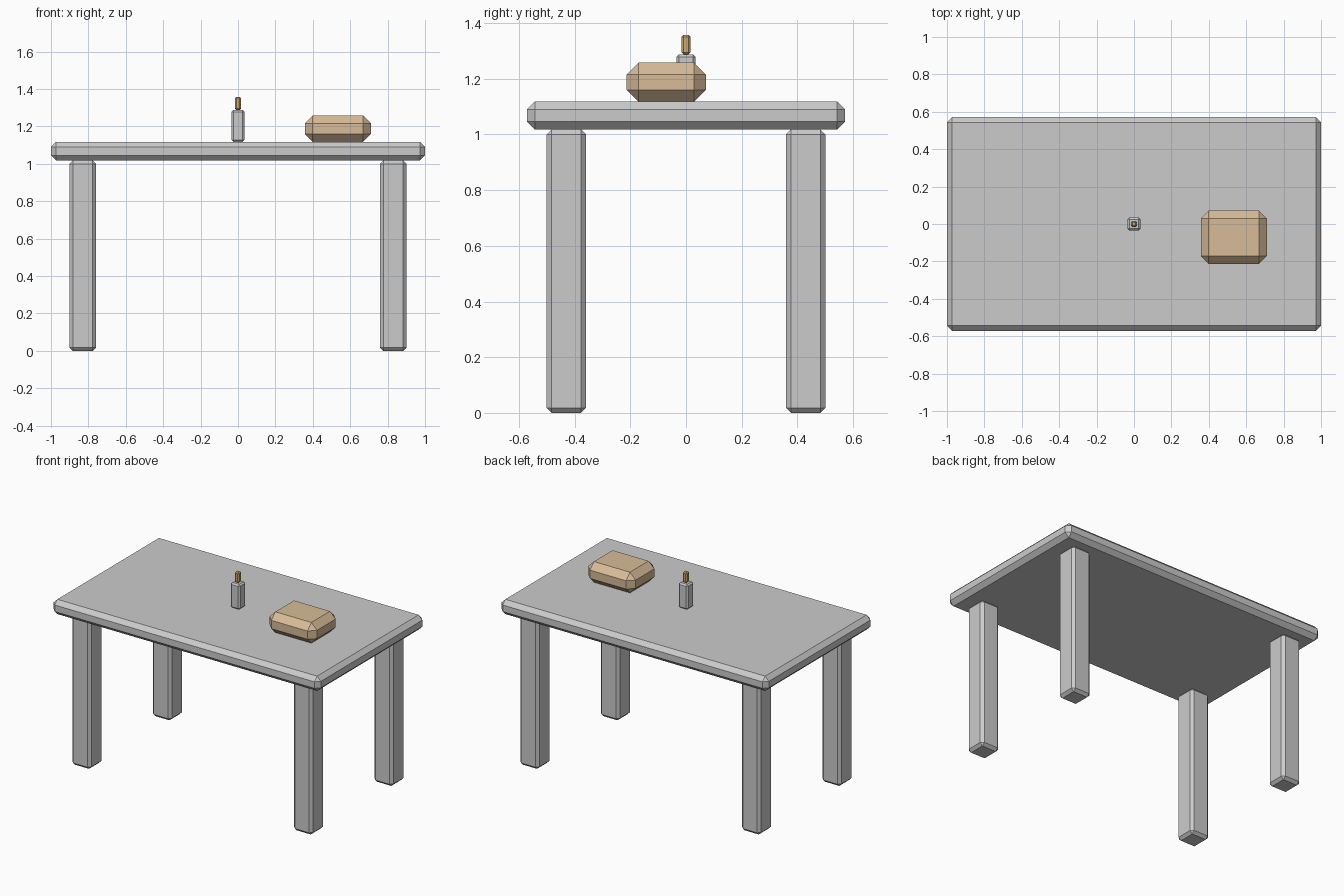
import bpy, bmesh
from mathutils import Vector

if "Cube" in bpy.data.objects:
    bpy.data.objects.remove(bpy.data.objects["Cube"])


def material(name, color):
    mat = bpy.data.materials.new(name)
    mat.diffuse_color = (*color, 1)
    mat.use_nodes = True
    mat.node_tree.nodes["Principled BSDF"].inputs["Base Color"].default_value = mat.diffuse_color
    return mat


def chamfered_box(name, center, size, bevel, mat=None):
    """Flat-shaded box with single-segment chamfered edges."""
    mesh = bpy.data.meshes.new(name)
    bm = bmesh.new()
    bmesh.ops.create_cube(bm, size=1)
    bmesh.ops.scale(bm, vec=Vector(size), verts=bm.verts)
    bmesh.ops.bevel(bm, geom=bm.edges[:], offset=bevel, offset_type='OFFSET',
                    segments=1, affect='EDGES')
    bm.to_mesh(mesh)
    bm.free()
    obj = bpy.data.objects.new(name, mesh)
    obj.location = center
    bpy.context.collection.objects.link(obj)
    if mat:
        mesh.materials.append(mat)
    return obj


crust = material("bread_crust", (0.68, 0.50, 0.31))
wood = material("stopper_wood", (0.62, 0.40, 0.16))

# Table top
chamfered_box("table_top", (0, 0, 1.068), (2.0, 1.142, 0.1), 0.028)

# Four legs
for x_name, sx in (("left", -1), ("right", 1)):
    for y_name, sy in (("front", -1), ("back", 1)):
        chamfered_box(f"{y_name}_{x_name}_leg", (sx * 0.83, sy * 0.43, 0.509),
                      (0.142, 0.142, 1.018), 0.018)

# Bottle with stopper
chamfered_box("bottle", (0, 0, 1.203), (0.07, 0.07, 0.17), 0.01)
chamfered_box("bottle_stopper", (0, 0, 1.323), (0.032, 0.032, 0.07), 0.007, wood)

# Loaf of bread
chamfered_box("bread_loaf", (0.534, -0.071, 1.188), (0.354, 0.284, 0.14), 0.042, crust)
